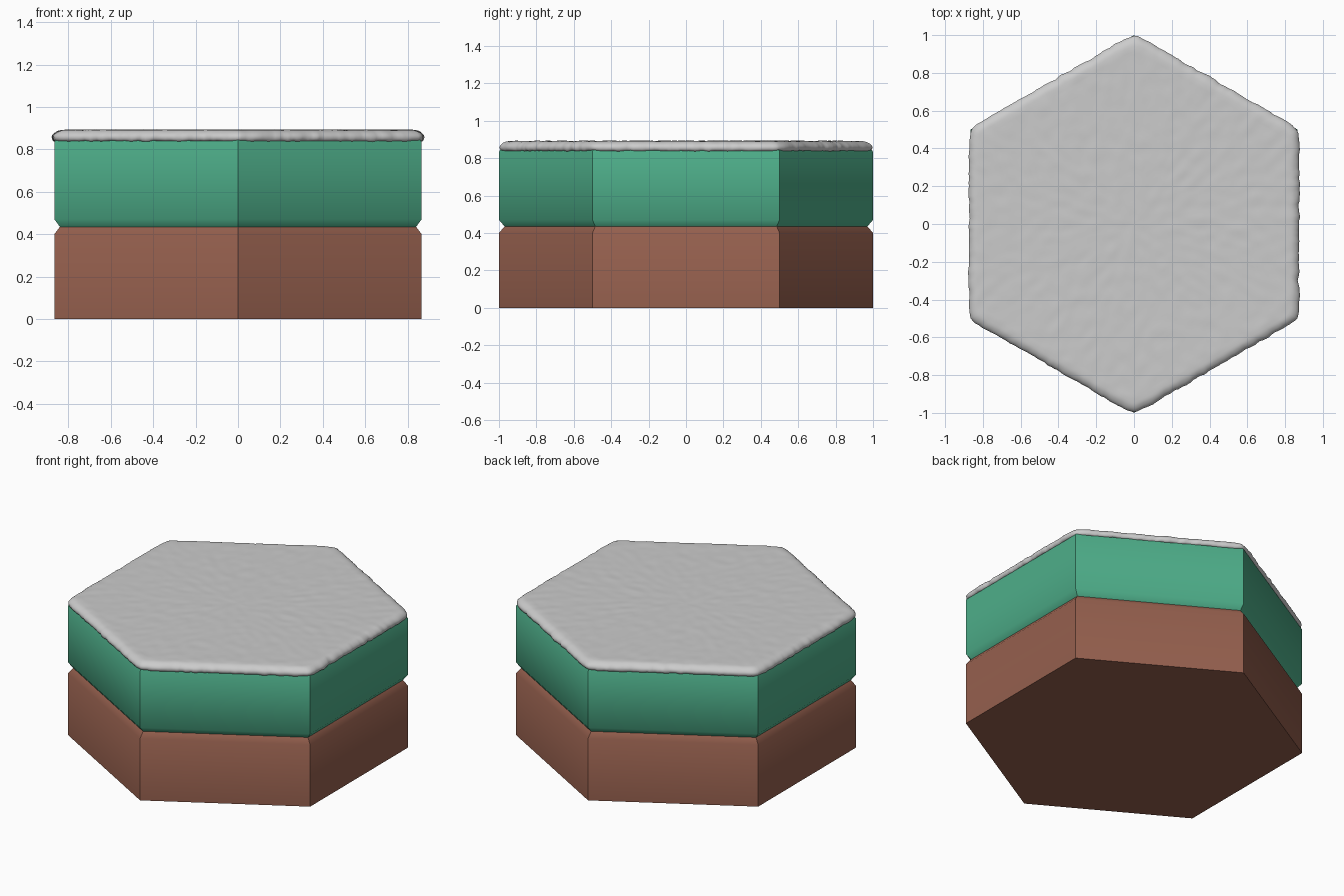
import bpy, bmesh, math
from mathutils import Vector, noise

if "Cube" in bpy.data.objects:
    bpy.data.objects.remove(bpy.data.objects["Cube"])


def finish(name, bm, color=None, angle=45):
    bmesh.ops.recalc_face_normals(bm, faces=bm.faces)
    me = bpy.data.meshes.new(name)
    bm.to_mesh(me)
    bm.free()
    ob = bpy.data.objects.new(name, me)
    bpy.context.collection.objects.link(ob)
    if color:
        mat = bpy.data.materials.new(name)
        mat.diffuse_color = (*color, 1)
        mat.use_nodes = True
        mat.node_tree.nodes["Principled BSDF"].inputs["Base Color"].default_value = mat.diffuse_color
        me.materials.append(mat)
    bpy.ops.object.select_all(action='DESELECT')
    ob.select_set(True)
    bpy.context.view_layer.objects.active = ob
    bpy.ops.object.shade_smooth_by_angle(angle=math.radians(angle))
    return ob


def hex_prism(name, rings, color):
    """Hexagonal slab from (radius, z) rings, capped at both ends."""
    bm = bmesh.new()
    loops = [[bm.verts.new((r * math.sin(k * math.pi / 3), r * math.cos(k * math.pi / 3), z))
              for k in range(6)] for r, z in rings]
    for a, b in zip(loops, loops[1:]):
        for k in range(6):
            j = (k + 1) % 6
            bm.faces.new((a[k], a[j], b[j], b[k]))
    bm.faces.new(loops[0])
    bm.faces.new(loops[-1])
    return finish(name, bm, color)


# Earth layer and grass layer, chamfered where they meet
hex_prism("earth_layer", [(1, 0), (1, 0.4), (0.97, 0.435)], (0.30, 0.115, 0.075))
hex_prism("grass_layer", [(0.97, 0.435), (1, 0.47), (1, 0.835), (0.97, 0.87)],
          (0.075, 0.42, 0.25))


# Snow cover: rounded hexagonal sheet with a lumpy rim
def rim(k, n):
    """Slightly rounded hexagon outline point and its outward direction."""
    a = 2 * math.pi * k / n
    d = Vector((math.sin(a), math.cos(a), 0))
    t = (a + math.pi / 6) % (math.pi / 3) - math.pi / 6
    r = 0.874 / math.cos(math.pi / 6 - abs(t))
    s = 0.01
    r = -s * math.log(math.exp(-r / s) + math.exp(-1.0 / s))
    return d, r


N = 360
profile = [(0.03 * i, 0.892) for i in range(1, 31)]
profile += [(0.915, 0.892), (0.93, 0.892), (0.945, 0.891), (0.957, 0.890), (0.968, 0.887), (0.98, 0.882),
            (0.99, 0.875), (0.997, 0.867), (1.0, 0.859), (0.999, 0.850),
            (0.994, 0.842), (0.986, 0.838), (0.97, 0.842), (0.9, 0.85)]
bm = bmesh.new()
loops = []
for f, z in profile:
    ring = []
    for k in range(N):
        d, r = rim(k, N)
        p = d * r * f
        edge = max(0.0, (f - 0.9) / 0.1)
        lump = noise.noise(d * 14 + Vector((3, 7, 1))) + 0.7 * noise.noise(d * 32)
        p += d * lump * 0.007 * edge
        if z > 0.88:
            p.z = z + 0.0022 * noise.noise(p * 17)
        else:
            p.z = z + 0.006 * noise.noise(d * 25 + Vector((0, 0, 5))) * (0.88 - z) / 0.04
        ring.append(bm.verts.new(p))
    loops.append(ring)
for a, b in zip(loops, loops[1:]):
    for k in range(N):
        j = (k + 1) % N
        bm.faces.new((a[k], a[j], b[j], b[k]))
for ring, z in ((loops[0], 0.892), (loops[-1], 0.85)):
    c = bm.verts.new((0, 0, z))
    for k in range(N):
        bm.faces.new((c, ring[k], ring[(k + 1) % N]))
finish("snow_cover", bm, angle=180)
